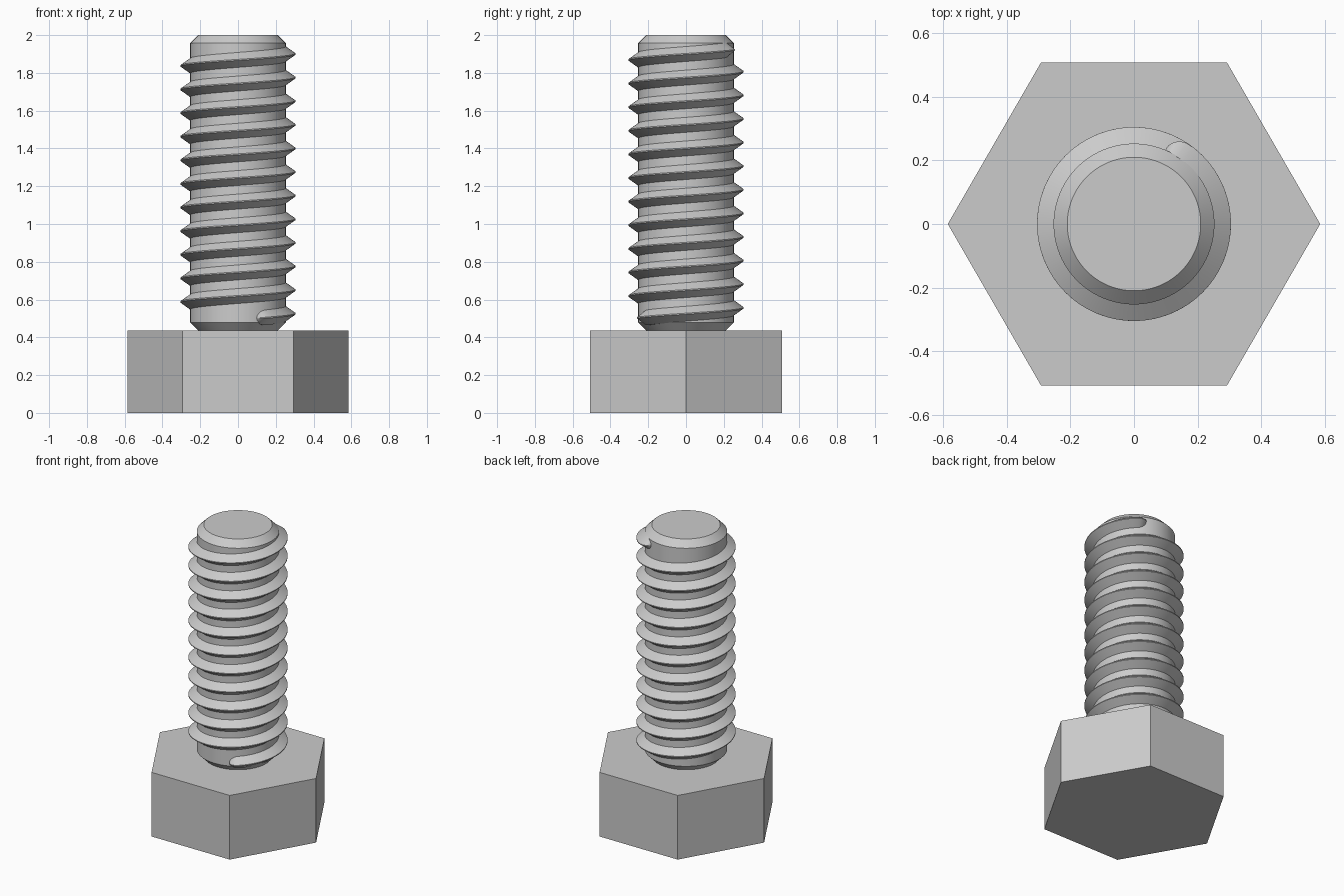
import bpy, bmesh, math

cube = bpy.data.objects.get("Cube")
if cube:
    bpy.data.objects.remove(cube, do_unlink=True)

HEAD_RADIUS, HEAD_TOP = 0.586, 0.435
CORE_R, TIP_R, CREST_R = 0.253, 0.21, 0.305
STEPS = 96                       # segments per turn
PITCH = 0.125
THREAD_Z = 0.525                 # crest height where the helix crosses +x
START, END = math.radians(-67), math.radians(67) + 11 * math.tau
TAPER = math.radians(13)         # run-out at each thread end

steel = bpy.data.materials.new("grey steel")
steel.use_nodes = True
colour = (0.6, 0.6, 0.6, 1)
steel.diffuse_color = colour
steel.node_tree.nodes["Principled BSDF"].inputs["Base Color"].default_value = colour


def make_object(name, bm, smooth=True):
    bmesh.ops.recalc_face_normals(bm, faces=bm.faces[:])
    mesh = bpy.data.meshes.new(name)
    bm.to_mesh(mesh)
    bm.free()
    mesh.materials.append(steel)
    obj = bpy.data.objects.new(name, mesh)
    bpy.context.collection.objects.link(obj)
    if smooth:
        bpy.ops.object.select_all(action="DESELECT")
        obj.select_set(True)
        bpy.context.view_layer.objects.active = obj
        bpy.ops.object.shade_smooth_by_angle(angle=math.radians(30))
    return obj


def skin(rings):
    """Join equal closed rings of points into a capped tube."""
    bm = bmesh.new()
    loops = [[bm.verts.new(p) for p in ring] for ring in rings]
    n = len(loops[0])
    for a, b in zip(loops, loops[1:]):
        for i in range(n):
            j = (i + 1) % n
            bm.faces.new((a[i], a[j], b[j], b[i]))
    bm.faces.new(loops[0])
    bm.faces.new(loops[-1])
    return bm


def polar(r, angle, z):
    return (r * math.cos(angle), r * math.sin(angle), z)


def ring(r, z, sides):
    return [polar(r, math.tau * i / sides, z) for i in range(sides)]


# Hexagonal head
make_object("hex_head", skin([ring(HEAD_RADIUS, z, 6) for z in (0, HEAD_TOP)]), smooth=False)

# Shank core, chamfered at both ends
profile = [(TIP_R, HEAD_TOP), (CORE_R, 0.478), (CORE_R, 1.957), (TIP_R, 2.0)]
make_object("shank_core", skin([ring(r, z, STEPS) for r, z in profile]))


# Helical thread with rounded run-outs
def thread_section(angle):
    t = min(1, (angle - START) / TAPER, (END - angle) / TAPER)
    k = max(0.02, math.sqrt(max(0, 1 - (1 - t) ** 2)))
    z = THREAD_Z + PITCH * angle / math.tau
    base, crest = 0.041 * k, 0.003 * k
    root, tip = CORE_R - 0.002, CORE_R + (CREST_R - CORE_R) * k
    return [polar(root - 0.01, angle, z - base), polar(root, angle, z - base),
            polar(tip, angle, z - crest), polar(tip, angle, z + crest),
            polar(root, angle, z + base), polar(root - 0.01, angle, z + base)]


count = round((END - START) / math.tau * STEPS)
fine = [TAPER * (i / 8) ** 2 for i in range(8)]
angles = [START + f for f in fine]
angles += [a for a in (START + (END - START) * i / count for i in range(count + 1))
           if START + TAPER <= a <= END - TAPER]
angles += [END - f for f in reversed(fine)]
make_object("helical_thread", skin([thread_section(a) for a in angles]))
